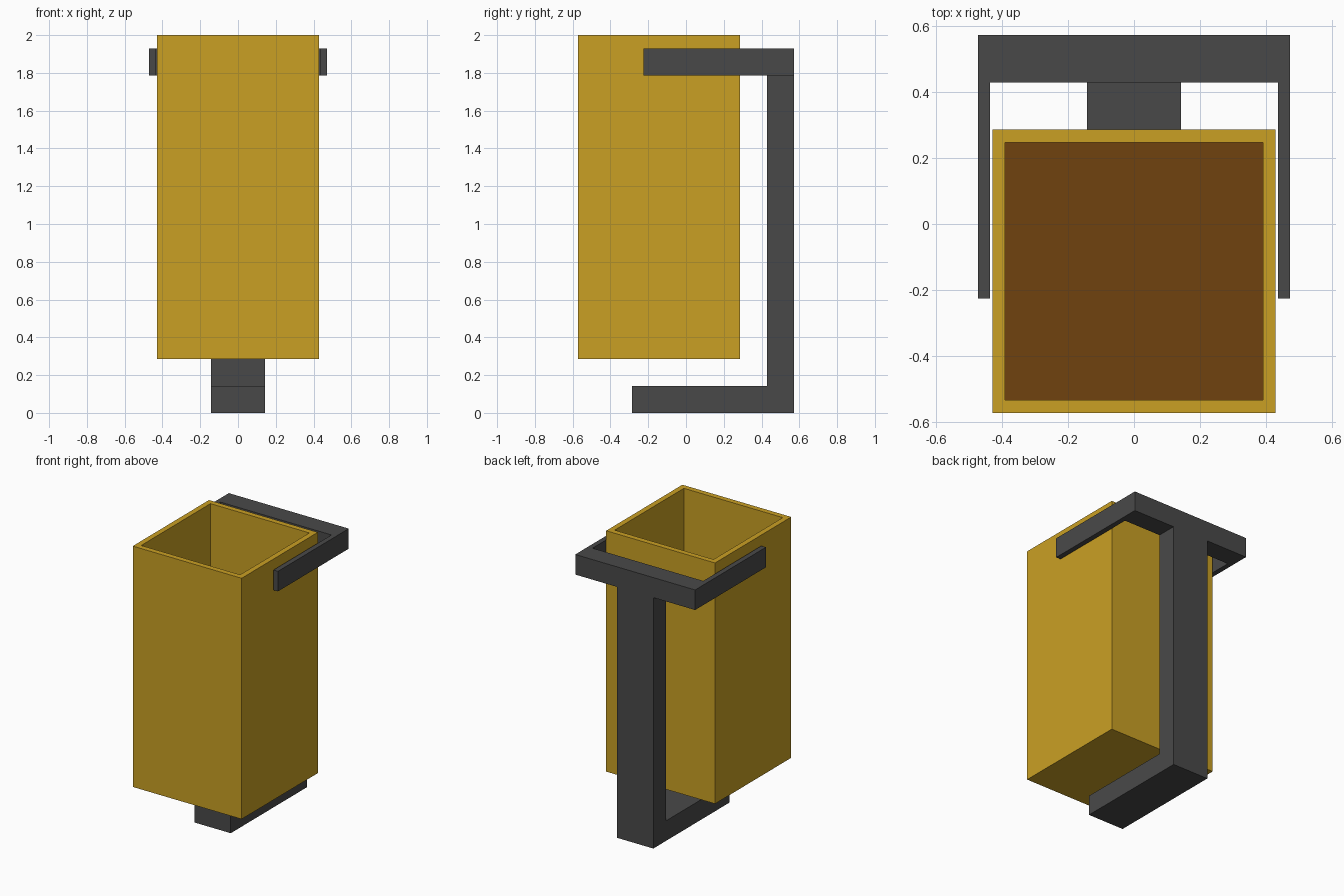
import bpy, bmesh
from mathutils import Vector

if "Cube" in bpy.data.objects:
    bpy.data.objects.remove(bpy.data.objects["Cube"])


def material(name, rgb):
    m = bpy.data.materials.new(name)
    m.diffuse_color = [(((c / 255) + 0.055) / 1.055) ** 2.4 for c in rgb] + [1]
    m.use_nodes = True
    m.node_tree.nodes["Principled BSDF"].inputs["Base Color"].default_value = m.diffuse_color
    return m


yellow = material("mustard_yellow", (202, 160, 36))
brown = material("dark_brown", (112, 66, 15))
grey = material("charcoal_grey", (73, 73, 73))


def finish(bm, name, *mats):
    bmesh.ops.recalc_face_normals(bm, faces=bm.faces)
    mesh = bpy.data.meshes.new(name)
    bm.to_mesh(mesh)
    bm.free()
    for m in mats:
        mesh.materials.append(m)
    obj = bpy.data.objects.new(name, mesh)
    bpy.context.collection.objects.link(obj)
    return obj


def extrude_profile(name, points, offset, mat):
    bm = bmesh.new()
    face = bm.faces.new([bm.verts.new(p) for p in points])
    out = bmesh.ops.extrude_face_region(bm, geom=[face], use_keep_orig=True)
    verts = [v for v in out["geom"] if isinstance(v, bmesh.types.BMVert)]
    bmesh.ops.translate(bm, verts=verts, vec=Vector(offset))
    return finish(bm, name, mat)


U = 1 / 7  # bar thickness

# Open square bin with a brown floor inside
bm = bmesh.new()
bmesh.ops.create_cube(bm, size=1)
bmesh.ops.scale(bm, verts=bm.verts, vec=(6 * U, 6 * U, 12 * U))
bmesh.ops.translate(bm, verts=bm.verts, vec=(0, -U, 8 * U))
top = max(bm.faces, key=lambda f: f.calc_center_median().z)
bmesh.ops.inset_region(bm, faces=[top], thickness=0.055)
out = bmesh.ops.extrude_face_region(bm, geom=[top])
bmesh.ops.delete(bm, geom=[top], context="FACES_ONLY") if top.is_valid else None
floor = [f for f in out["geom"] if isinstance(f, bmesh.types.BMFace)][0]
bmesh.ops.translate(bm, verts=floor.verts, vec=(0, 0, -(12 * U - 0.055)))
floor.material_index = 1
finish(bm, "bin", yellow, brown)

# L-shaped stand: foot and upright post
side = [(-2 * U, 0), (4 * U, 0), (4 * U, 12.5 * U), (3 * U, 12.5 * U),
        (3 * U, U), (-2 * U, U)]
extrude_profile("stand", [(-U, y, z) for y, z in side], (2 * U, 0, 0), grey)

# U-shaped bracket: crossbar with two thin arms around the bin
half = [(0.472, 4 * U), (0.472, -0.225), (0.436, -0.225), (0.436, 3 * U)]
plan = half + [(-x, y) for x, y in reversed(half)]
extrude_profile("bracket", [(x, y, 12.5 * U) for x, y in plan], (0, 0, U), grey)
